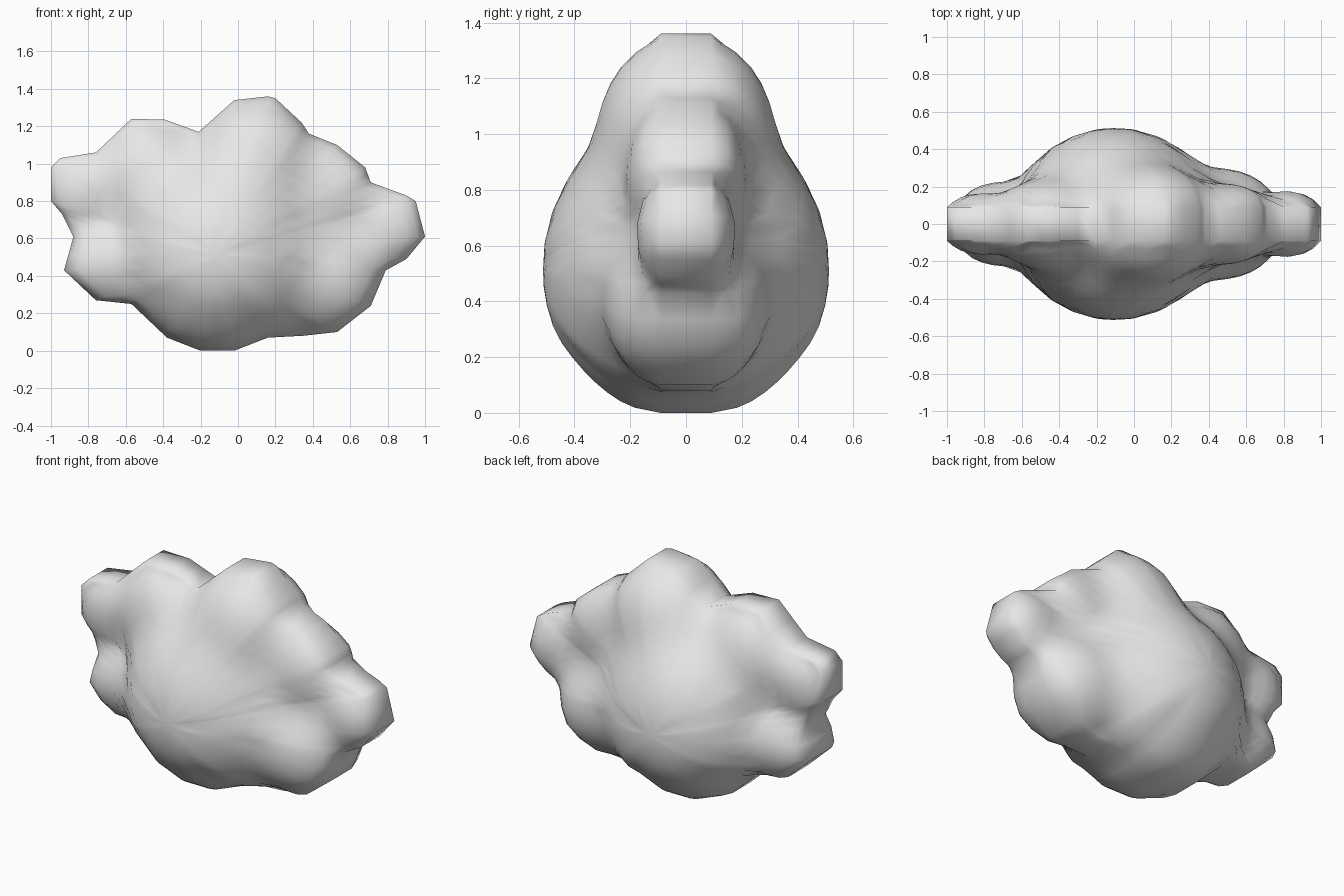
import bpy, bmesh, math

if "Cube" in bpy.data.objects:
    bpy.data.objects.remove(bpy.data.objects["Cube"])

# Puffy cloud: star-shaped front outline, inflated by a blend of blobs
OUTLINE = [(-0.57, 1.24), (-0.76, 1.06), (-0.95, 1.03), (-1, 0.98), (-1, 0.80),
           (-0.94, 0.73), (-0.88, 0.61), (-0.93, 0.43), (-0.76, 0.27), (-0.57, 0.25),
           (-0.38, 0.07), (-0.20, 0), (-0.02, 0), (0.16, 0.07), (0.35, 0.08),
           (0.53, 0.10), (0.71, 0.24), (0.79, 0.43), (0.90, 0.49), (1, 0.61),
           (0.95, 0.80), (0.90, 0.83), (0.71, 0.90), (0.68, 0.98), (0.53, 1.10),
           (0.38, 1.16), (0.34, 1.22), (0.20, 1.35), (0.16, 1.36), (-0.02, 1.34),
           (-0.21, 1.17), (-0.39, 1.235)]
CX, CZ = -0.12, 0.52
RIM = 0.09

# blobs: centre x, centre z, radius in the front plane, half depth
BLOBS = [(-0.10, 0.52, 0.56, 0.515),   # main body
         (0.10, 1.03, 0.33, 0.30),     # top
         (-0.48, 0.96, 0.28, 0.23),    # upper left
         (-0.82, 0.85, 0.22, 0.165),   # far left
         (-0.74, 0.46, 0.23, 0.215),   # lower left
         (0.50, 0.85, 0.27, 0.21),     # upper right
         (0.82, 0.65, 0.21, 0.18),     # far right
         (0.50, 0.38, 0.30, 0.285)]    # lower right


def field(x, y, z):
    return sum(math.exp(-3 * (((x - a) ** 2 + (z - b) ** 2) / r ** 2 + (y / d) ** 2 - 1))
               for a, b, r, d in BLOBS)


def half_depth(x, z, edge):
    lo, hi = 0.0, 0.7
    for _ in range(22):
        mid = (lo + hi) / 2
        if field(x, mid, z) > 1:
            lo = mid
        else:
            hi = mid
    return max(RIM, min(lo, RIM + math.sqrt(0.5 * edge), 0.515))


# outline with midpoints
pts = []
for i, (x, z) in enumerate(OUTLINE):
    nx, nz = OUTLINE[(i + 1) % len(OUTLINE)]
    pts += [(x, z), ((x + nx) / 2, (z + nz) / 2)]
n = len(pts)

bm = bmesh.new()
rims = []
for side in (-1, 1):
    rings = []
    for t in (1, 0.965, 0.92, 0.86, 0.79, 0.71, 0.62, 0.52, 0.4, 0.26, 0.12):
        ring = []
        for px, pz in pts:
            x, z = CX + t * (px - CX), CZ + t * (pz - CZ)
            edge = (1 - t) * math.hypot(px - CX, pz - CZ)
            ring.append(bm.verts.new((x, side * half_depth(x, z, edge), z)))
        rings.append(ring)
    for a, b in zip(rings, rings[1:]):
        for i in range(n):
            j = (i + 1) % n
            bm.faces.new((a[i], a[j], b[j], b[i]))
    tip = bm.verts.new((CX, side * half_depth(CX, CZ, 1), CZ))
    for i in range(n):
        bm.faces.new((rings[-1][i], rings[-1][(i + 1) % n], tip))
    rims.append(rings[0])

# rim band joining front and back
for i in range(n):
    j = (i + 1) % n
    bm.faces.new((rims[0][i], rims[0][j], rims[1][j], rims[1][i]))

# soften the inner surface, leaving the outline in place
rim_set = set(rims[0] + rims[1])
inner = [v for v in bm.verts if v not in rim_set]
bmesh.ops.smooth_vert(bm, verts=inner, factor=0.3, use_axis_y=True)
bmesh.ops.recalc_face_normals(bm, faces=bm.faces)
for f in bm.faces:
    f.smooth = True

mesh = bpy.data.meshes.new("cloud")
bm.to_mesh(mesh)
bm.free()
mat = bpy.data.materials.new("soft white")
mat.diffuse_color = (0.8, 0.8, 0.8, 1)
mat.use_nodes = True
mat.node_tree.nodes["Principled BSDF"].inputs["Base Color"].default_value = mat.diffuse_color
mesh.materials.append(mat)
cloud = bpy.data.objects.new("cloud", mesh)
bpy.context.collection.objects.link(cloud)
